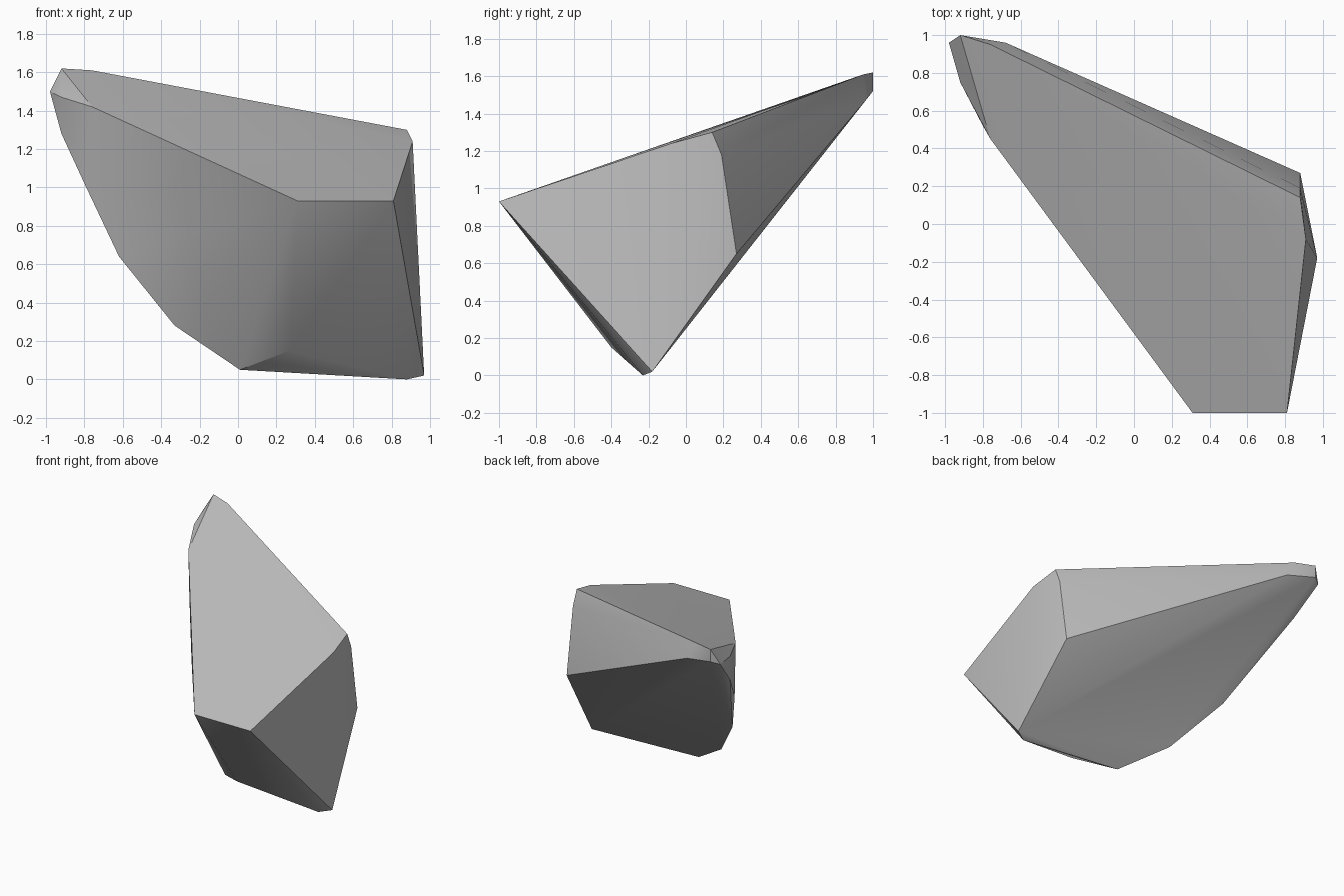
import bpy
import bmesh
from math import radians

# Remove the default cube only
default_cube = bpy.data.objects.get("Cube")
if default_cube:
    bpy.data.objects.remove(default_cube, do_unlink=True)


def make_material(name, colour):
    material = bpy.data.materials.new(name)
    material.use_nodes = True
    material.diffuse_color = colour
    shader = next(n for n in material.node_tree.nodes if n.type == "BSDF_PRINCIPLED")
    shader.inputs["Base Color"].default_value = colour
    return material


def make_hull(name, corners, material):
    """Wrap the corners in one closed convex stone and merge its flat facets."""
    mesh = bpy.data.meshes.new(name)
    bm = bmesh.new()
    for corner in corners:
        bm.verts.new(corner)
    result = bmesh.ops.convex_hull(bm, input=bm.verts[:], use_existing_faces=False)
    loose = set(result["geom_interior"]) | set(result["geom_unused"])
    bmesh.ops.delete(
        bm, geom=[g for g in loose if isinstance(g, bmesh.types.BMVert)], context="VERTS"
    )
    bmesh.ops.dissolve_limit(
        bm, angle_limit=radians(1), verts=bm.verts[:], edges=bm.edges[:]
    )
    bmesh.ops.recalc_face_normals(bm, faces=bm.faces[:])
    bm.to_mesh(mesh)
    bm.free()
    mesh.materials.append(material)
    stone = bpy.data.objects.new(name, mesh)
    bpy.context.collection.objects.link(stone)
    return stone


# Corners of the sloping top facet
top_rim = [
    (0.31, -1, 0.93), (0.81, -1, 0.93), (0.91, -0.08, 1.24),
    (0.88, 0.14, 1.3), (-0.76, 0.95, 1.61), (-0.76, 0.45, 1.42),
]
# Narrow tip at the raised end
tip = [
    (-0.92, 1, 1.62), (-0.98, 0.96, 1.5), (-0.92, 0.75, 1.47),
    (-0.92, 1, 1.52), (-0.68, 0.96, 1.47),
]
# Curved lower edge running from the tip to the base
lower_edge = [
    (-0.92, 0.75, 1.28), (-0.8, 0.52, 1.02), (-0.62, 0.29, 0.64),
    (-0.33, 0.02, 0.28), (0.01, -0.18, 0.05),
]
# Base and the steep end facet
base = [
    (0.27, -0.4, 0.15), (0.88, -0.23, 0), (0.97, -0.18, 0.02),
    (0.84, -0.53, 0.4), (0.88, 0.27, 0.65), (0.88, 0.19, 1.18),
]

stone_grey = make_material("stone grey", (0.52, 0.52, 0.52, 1))
rock = make_hull("rock", top_rim + tip + lower_edge + base, stone_grey)

# Soft shading across shallow facets, crisp main ridges
bpy.ops.object.select_all(action="DESELECT")
rock.select_set(True)
bpy.context.view_layer.objects.active = rock
bpy.ops.object.shade_smooth_by_angle(angle=radians(30))
